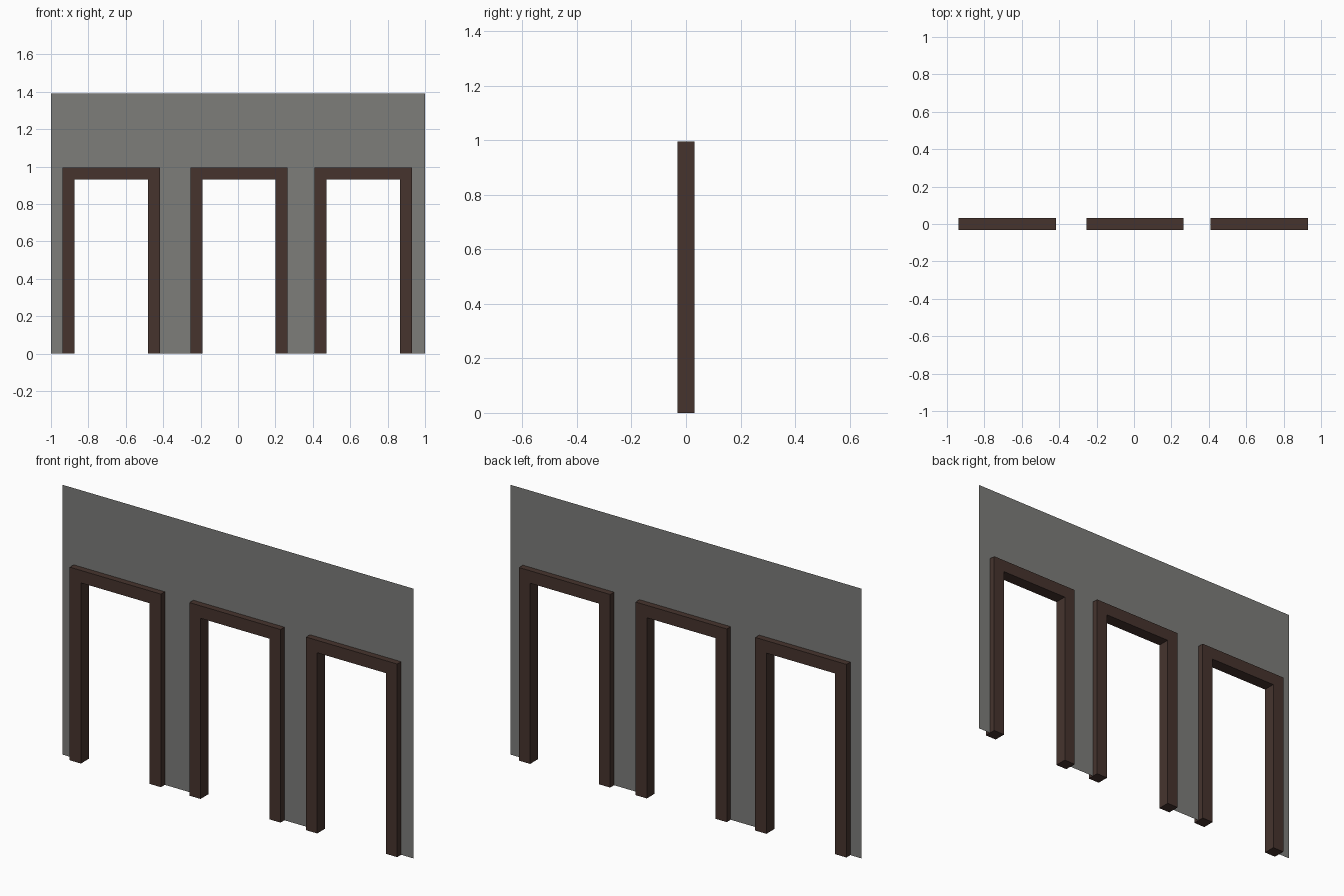
import bpy
import bmesh

if "Cube" in bpy.data.objects:
    bpy.data.objects.remove(bpy.data.objects["Cube"])

WALL_TOP = 1.39
FRAME_TOP = 0.995
HALF = 0.26          # half the outer width of a door frame
BAR = 0.064          # width of the frame bars
DEPTH = 0.064        # frame depth, centred on the wall
CENTRES = (-0.677, 0.005, 0.67)


def material(name, colour):
    m = bpy.data.materials.new(name)
    m.diffuse_color = (*colour, 1.0)
    m.use_nodes = True
    m.node_tree.nodes["Principled BSDF"].inputs["Base Color"].default_value = m.diffuse_color
    return m


def panel(name, outline, mat, depth=0.0, x=0.0):
    """Flat x-z outline facing -y, optionally extruded evenly about y = 0."""
    bm = bmesh.new()
    face = bm.faces.new([bm.verts.new((px, -depth / 2, pz)) for px, pz in outline])
    if depth:
        new = bmesh.ops.extrude_face_region(bm, geom=[face], use_keep_orig=True)
        moved = [v for v in new["geom"] if isinstance(v, bmesh.types.BMVert)]
        bmesh.ops.translate(bm, verts=moved, vec=(0, depth, 0))
        bmesh.ops.recalc_face_normals(bm, faces=bm.faces)
    else:
        bm.normal_update()
        if face.normal.y > 0:
            face.normal_flip()
    mesh = bpy.data.meshes.new(name)
    bm.to_mesh(mesh)
    bm.free()
    mesh.materials.append(mat)
    ob = bpy.data.objects.new(name, mesh)
    ob.location.x = x
    bpy.context.collection.objects.link(ob)
    return ob


grey = material("grey plaster", (0.205, 0.205, 0.195))
brown = material("dark brown wood", (0.061, 0.034, 0.027))

# Thin wall sheet with three doorways, their edges hidden inside the frames
outline = [(-1, WALL_TOP), (-1, 0)]
hole, hole_top = HALF - BAR / 2, FRAME_TOP - BAR / 2
for c in CENTRES:
    outline += [(c - hole, 0), (c - hole, hole_top), (c + hole, hole_top), (c + hole, 0)]
outline += [(1, 0), (1, WALL_TOP)]
panel("wall", outline, grey)

# Door frames
inner = HALF - BAR
frame = [(-HALF, 0), (-inner, 0), (-inner, FRAME_TOP - BAR), (inner, FRAME_TOP - BAR),
         (inner, 0), (HALF, 0), (HALF, FRAME_TOP), (-HALF, FRAME_TOP)]
for side, c in zip(("left", "middle", "right"), CENTRES):
    panel(side + "_door_frame", frame, brown, DEPTH, c)
